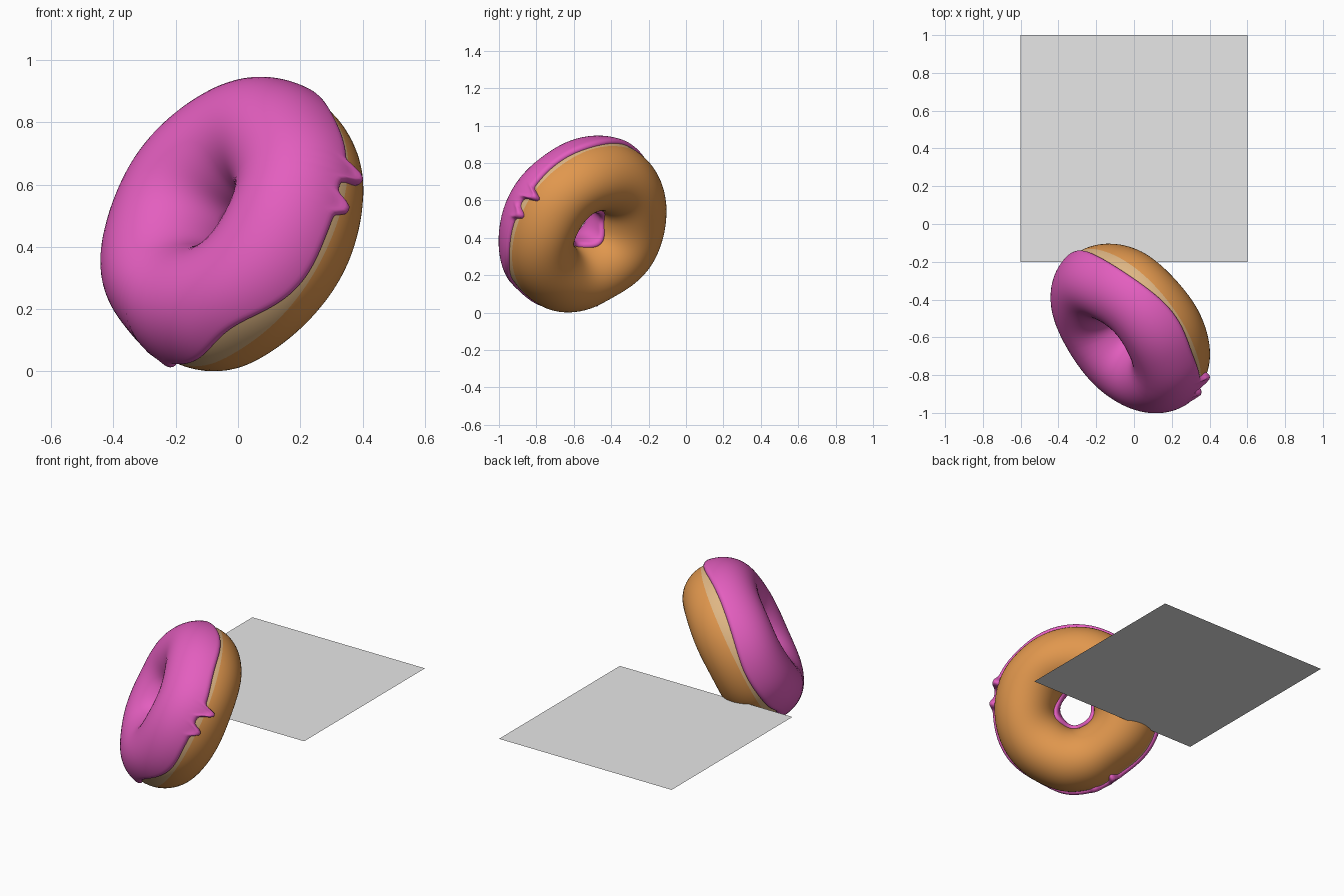
import bpy, bmesh, math
from mathutils import Matrix, Vector

if "Cube" in bpy.data.objects:
    bpy.data.objects.remove(bpy.data.objects["Cube"])

R, TUBE, TUBE_TALL, ICING = 0.30, 0.185, 0.21, 0.02

# Tilted frame: the iced side looks along w
w = Vector((-0.70, -0.565, 0.435)).normalized()
u = (Vector((0, 0, 1)) - w * w.z).normalized()
v = w.cross(u)
FRAME = Matrix((u, v, w)).transposed().to_4x4()
FRAME.translation = (-0.0075, -0.543, 0.4645)


def material(name, color):
    m = bpy.data.materials.new(name)
    m.diffuse_color = (*color, 1)
    m.use_nodes = True
    m.node_tree.nodes["Principled BSDF"].inputs["Base Color"].default_value = m.diffuse_color
    return m


def add_object(name, bm, mats):
    bmesh.ops.recalc_face_normals(bm, faces=bm.faces[:])
    mesh = bpy.data.meshes.new(name)
    bm.to_mesh(mesh)
    bm.free()
    for m in mats:
        mesh.materials.append(m)
    ob = bpy.data.objects.new(name, mesh)
    bpy.context.collection.objects.link(ob)
    return ob


def bell(theta, centre, width, power=2):
    d = (theta - centre + 180) % 360 - 180
    return math.exp(-abs(d / width) ** power)


# Hand-made lumps of the outline: (ring angle, width, height)
LUMPS = [(150, 18, -0.022), (-167, 13, 0.008), (112, 18, 0.010), (-40, 15, -0.006)]


def tube_point(theta, phi, height):
    """Point at ring angle theta and section angle phi, raised above the dough."""
    t, p = math.radians(theta), math.radians(phi)
    height += 0.002 * math.sin(5 * t + 2 * p)
    out = max(0, math.cos(p))
    lump = sum(h * bell(theta, c, s) for c, s, h in LUMPS) * out
    d = R + (TUBE + height) * math.cos(p) + lump
    return FRAME @ Vector((d * math.cos(t), d * math.sin(t), (TUBE_TALL + height) * math.sin(p)))


def ring_mesh(name, mats, count, section, mat_rule=lambda j: 0):
    """Sweep a closed section, a list of (phi, height) for each theta, round the ring."""
    bm = bmesh.new()
    rings = []
    for i in range(count):
        theta = 360 * i / count
        rings.append([bm.verts.new(tube_point(theta, p, h)) for p, h in section(theta)])
    n = len(rings[0])
    for i in range(count):
        a, b = rings[i], rings[(i + 1) % count]
        for j in range(n):
            k = (j + 1) % n
            f = bm.faces.new((a[j], b[j], b[k], a[k]))
            f.smooth = True
            f.material_index = mat_rule(j)
    return add_object(name, bm, mats)


orange = material("baked orange", (0.75, 0.31, 0.075))
cream = material("pale dough", (0.74, 0.47, 0.23))
pink = material("pink icing", (0.77, 0.112, 0.52))
grey = material("light grey", (0.8, 0.8, 0.8))

# Dough ring with a pale band round its outer middle
ring_mesh("dough", [orange, cream], 120,
          lambda theta: [(6 * j - 6, 0) for j in range(60)],
          lambda j: 1 if j < 5 else 0)

# Icing drips: (ring angle, length in degrees round the tube, bulge)
DRIPS = [(-66.5, 20, 0.016), (-81, 13, 0.012), (156, 22, 0.012), (171, 8, 0.005)]
# Places where the icing edge pulls back: (ring angle, width, degrees)
GAPS = [(38, 25, 12), (-148, 24, 18), (135, 13, 9), (-74, 5, 4)]


def icing_section(theta):
    t = math.radians(theta)
    start = 0 + 1.5 * math.sin(7 * t) + sum(h * bell(theta, c, s) for c, s, h in GAPS)
    start -= sum(h * bell(theta, c, 3.2, 3) for c, h, b in DRIPS)
    end = 191 + 6 * math.sin(3 * t + 1)
    bulge = sum(b * bell(theta, c, 3.2) for c, h, b in DRIPS)
    pts = []
    steps = 44
    for i in range(steps + 1):
        # points crowd towards both rounded rims
        s = 0.5 - 0.5 * math.cos(math.pi * i / steps)
        phi = start + (end - start) * s
        edge = min(1, min(phi - start, end - phi) / 7)
        rim = math.sqrt(max(0, 1 - (1 - edge) ** 2))
        height = (ICING + bulge * math.exp(-((phi - start - 6) / 6) ** 2)) * rim
        pts.append((phi, height))
    # underside tucked just inside the dough
    for i in range(13):
        pts.append((end + (start - end) * i / 12, -0.004))
    return pts


ring_mesh("icing", [pink], 288, icing_section)

# Flat square sheet behind the ring
bm = bmesh.new()
bm.faces.new([bm.verts.new((x, y, 0.275)) for x, y in
              ((-0.6, -0.2), (0.6, -0.2), (0.6, 1.0), (-0.6, 1.0))])
sheet = add_object("sheet", bm, [grey])
if sheet.data.polygons[0].normal.z < 0:
    sheet.data.flip_normals()
